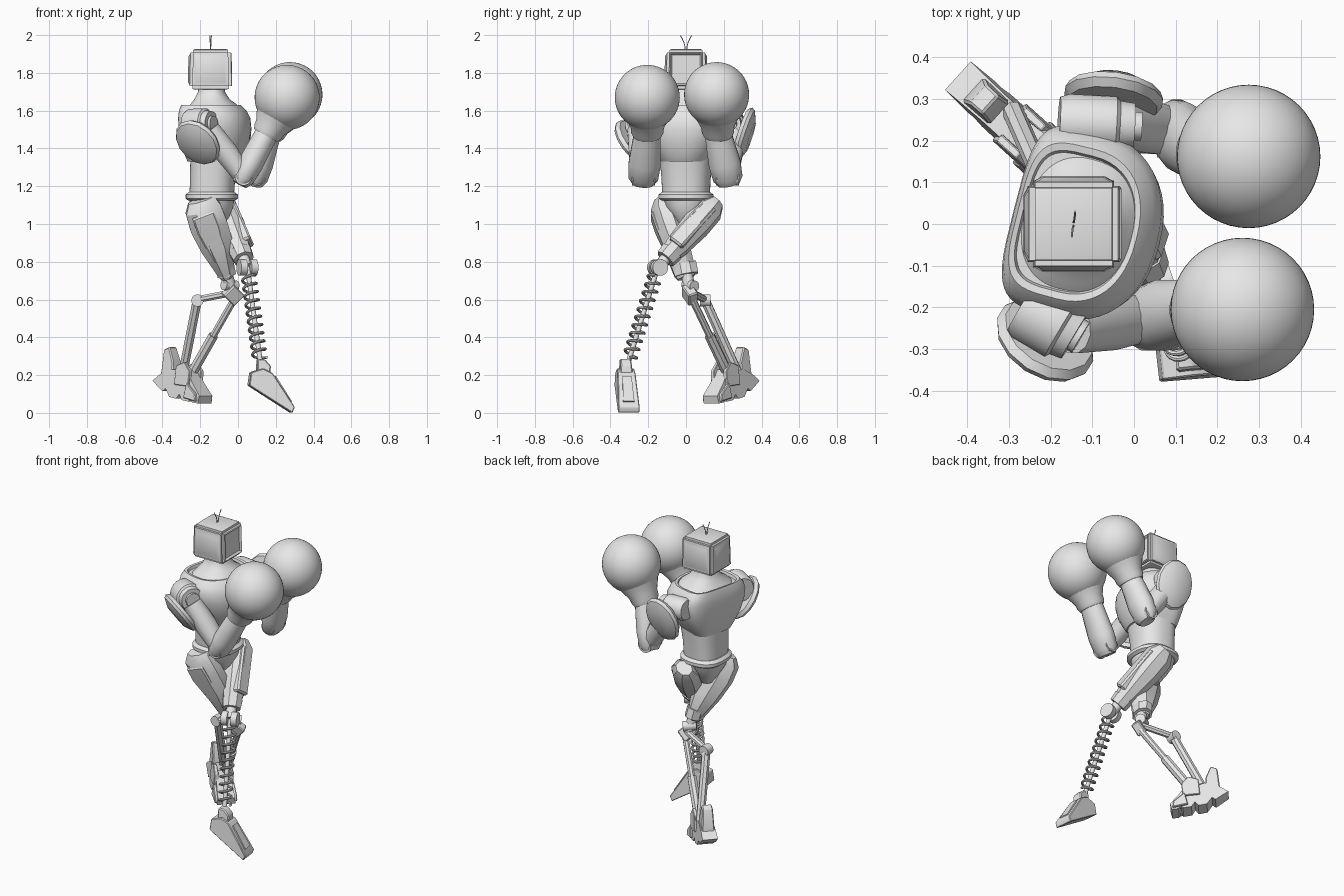
import bpy, bmesh, math
from mathutils import Vector

if "Cube" in bpy.data.objects:
    bpy.data.objects.remove(bpy.data.objects["Cube"])

grey = bpy.data.materials.new("plain_grey")
grey.use_nodes = True
grey.diffuse_color = (0.8, 0.8, 0.8, 1)
grey.node_tree.nodes["Principled BSDF"].inputs["Base Color"].default_value = (0.8, 0.8, 0.8, 1)
parts = []


def add(name, bm, bevel=0):
    bmesh.ops.recalc_face_normals(bm, faces=bm.faces)
    mesh = bpy.data.meshes.new(name)
    bm.to_mesh(mesh)
    bm.free()
    mesh.materials.append(grey)
    obj = bpy.data.objects.new(name, mesh)
    bpy.context.collection.objects.link(obj)
    if bevel:
        mod = obj.modifiers.new("edge_bevel", "BEVEL")
        mod.width, mod.segments = bevel, 1
    parts.append(obj)
    return obj


def loft(name, rings, bevel=0):
    """Skin a list of equal point rings and cap both ends."""
    bm = bmesh.new()
    rows = [[bm.verts.new(p) for p in ring] for ring in rings]
    n = len(rows[0])
    for a, b in zip(rows, rows[1:]):
        for i in range(n):
            bm.faces.new((a[i], a[(i + 1) % n], b[(i + 1) % n], b[i]))
    bm.faces.new(rows[0])
    bm.faces.new(rows[-1])
    return add(name, bm, bevel)


def tube(name, stations, sides=24, bevel=0):
    """Loft ellipses (x, y, z, r1, r2) square to the line from first to last."""
    centres = [Vector(s[:3]) for s in stations]
    axis = (centres[-1] - centres[0]).normalized()
    ref = Vector((0, 1, 0)) if abs(axis.y) < 0.65 else Vector((0, 0, 1))
    s = axis.cross(ref).normalized()
    n = s.cross(axis)
    grow = 1 / math.cos(math.pi / sides)
    turn = [(i + 0.5) * math.tau / sides for i in range(sides)]
    rings = [[c + s * math.cos(t) * st[3] * grow + n * math.sin(t) * st[-1] * grow
              for t in turn] for c, st in zip(centres, stations)]
    return loft(name, rings, bevel)


def rod(name, a, b, r, sides=16, r2=None, bevel=0):
    return tube(name, [(*a, r, r2 or r), (*b, r, r2 or r)], sides, bevel)


def body(name, rings, yaw=0.0, back_power=4):
    """Loft D-shaped rings (z, front, back, half width), flatter at the back."""
    u = Vector((math.cos(yaw), math.sin(yaw), 0))
    v = Vector((-u.y, u.x, 0))
    out = []
    for z, front, back, half in rings:
        ring = []
        for i in range(48):
            t = i * math.tau / 48
            c, s = math.cos(t), math.sin(t)
            p = 2 / (2.3 if c > 0 else back_power)
            ring.append(Vector((-0.14, 0, z)) + u * math.copysign(abs(c) ** p, c) * (front if c > 0 else back)
                        + v * math.copysign(abs(s) ** p, s) * half)
        out.append(ring)
    return loft(name, out)


def prism(name, origin, direction, profile, half, top_half, bevel=0.006):
    """Side profile (along, z) given width; higher points use top_half."""
    d = Vector((*direction, 0)).normalized()
    side = Vector((-d.y, d.x, 0))
    zs = [z for _, z in profile]
    rings = []
    for sign in (-1, 1):
        ring = []
        for a, z in profile:
            k = (z - min(zs)) / (max(zs) - min(zs))
            ring.append(Vector((*origin, 0)) + d * a + Vector((0, 0, z))
                        + side * sign * (half + (top_half - half) * k))
        rings.append(ring)
    return loft(name, rings, bevel)


def wire(name, points, radius):
    curve = bpy.data.curves.new(name, "CURVE")
    curve.dimensions, curve.bevel_depth, curve.bevel_resolution = "3D", radius, 2
    curve.use_fill_caps = True
    spline = curve.splines.new("POLY")
    spline.points.add(len(points) - 1)
    for p, co in zip(spline.points, points):
        p.co = (*co, 1)
    curve.materials.append(grey)
    obj = bpy.data.objects.new(name, curve)
    bpy.context.collection.objects.link(obj)
    parts.append(obj)


# Head: bevelled box with chamfered raised panels and a recessed screen
bm = bmesh.new()
bmesh.ops.create_cube(bm, size=1)
for v in bm.verts:
    wide = 1 if v.co.z < 0 else 0.96
    v.co = Vector((-0.145 + v.co.x * 0.222 * wide, v.co.y * 0.21 * wide, 1.819 + v.co.z * 0.206))
bmesh.ops.bevel(bm, geom=bm.edges[:], offset=0.014, segments=2, affect="EDGES")
for face in sorted(bm.faces, key=lambda f: -f.calc_area())[:6]:
    if face.normal.x > 0.9:
        bmesh.ops.inset_region(bm, faces=[face], thickness=0.008, depth=0.004)
        bmesh.ops.inset_region(bm, faces=[face], thickness=0.012, depth=-0.012)
    elif abs(face.normal.z) < 0.5:
        bmesh.ops.inset_region(bm, faces=[face], thickness=0.006, depth=0)
        bmesh.ops.inset_region(bm, faces=[face], thickness=0.024, depth=0.01)
    else:
        bmesh.ops.inset_region(bm, faces=[face], thickness=0.015, depth=0.004)
add("head", bm)
for y in (-1, 1):
    wire("antenna", [(-0.145 + 0.004 * y * t, y * (0.004 + 0.026 * t * t), 1.92 + 0.078 * t)
                     for t in (0, 0.25, 0.5, 0.75, 1)], 0.0025)

# Neck, chest shell, abdomen and pelvis
YAW = -0.25
body("neck", [(1.59, 0.165, 0.14, 0.18), (1.63, 0.135, 0.11, 0.14), (1.66, 0.095, 0.09, 0.095),
              (1.70, 0.07, 0.07, 0.07), (1.75, 0.066, 0.066, 0.066)], YAW, 2.3)
body("chest", [(1.33, 0.15, 0.115, 0.13), (1.36, 0.17, 0.125, 0.15), (1.43, 0.195, 0.14, 0.195),
               (1.50, 0.207, 0.15, 0.22), (1.56, 0.2, 0.152, 0.228), (1.60, 0.18, 0.15, 0.213),
               (1.63, 0.15, 0.142, 0.185), (1.627, 0.138, 0.13, 0.168), (1.61, 0.133, 0.125, 0.163)], YAW)
body("abdomen", [(1.15, 0.118, 0.115, 0.125), (1.25, 0.125, 0.112, 0.13), (1.36, 0.145, 0.11, 0.14)], -0.1, 2.8)
body("belt", [(1.125, 0.125, 0.125, 0.13), (1.135, 0.14, 0.138, 0.145), (1.155, 0.14, 0.138, 0.145),
              (1.17, 0.12, 0.12, 0.128)], 0, 2.6)
body("pelvis", [(0.98, 0.05, 0.04, 0.035), (1.03, 0.09, 0.075, 0.07), (1.09, 0.115, 0.11, 0.11),
                (1.14, 0.12, 0.12, 0.125)], 0, 2.6)

# Arms: shoulder drum, shoulder plate, upper arm, elbow, forearm and glove
arms = {
    "right": dict(drum=((-0.265, -0.19, 1.525), (-0.14, -0.265, 1.53)), plate=(-0.215, -0.28, 1.43),
                  facing=(-0.44, -0.69, -0.58), size=(0.125, 0.138), upper=(-0.15, -0.25, 1.5),
                  elbow=(0.03, -0.225, 1.25), wrist=(0.15, -0.205, 1.475), glove=(0.26, -0.205, 1.67)),
    "left": dict(drum=((-0.18, 0.245, 1.54), (0.0, 0.235, 1.53)), plate=(-0.048, 0.31, 1.47),
                 facing=(0.12, 0.93, -0.3), size=(0.118, 0.148), upper=(-0.06, 0.25, 1.5),
                 elbow=(0.10, 0.22, 1.25), wrist=(0.165, 0.17, 1.475), glove=(0.275, 0.162, 1.685)),
}
for side, arm in arms.items():
    a, b = (Vector(p) for p in arm["drum"])
    r = 0.084 if side == "right" else 0.068
    tube(side + "_shoulder_drum", [(*a, r * 0.88, r * 0.88), (*a.lerp(b, 0.12), r, r), (*a.lerp(b, 0.75), r, r),
                                   (*a.lerp(b, 0.8), r * 0.86, r * 0.86), (*b, r * 0.8, r * 0.8)])
    rod(side + "_shoulder_bolt", b, b + (b - a) * 0.1, r * 0.5)
    centre, facing = Vector(arm["plate"]), Vector(arm["facing"]).normalized()
    w, h = arm["size"]
    tube(side + "_shoulder_plate", [(*(centre + facing * d), w * k, h * k) for d, k in
                                    ((-0.025, 0.9), (-0.005, 1), (0.012, 0.93), (0.035, 0.55))], 14)
    up, el, wr, gl = (Vector(arm[k]) for k in ("upper", "elbow", "wrist", "glove"))
    tube(side + "_upper_arm", [(*up, 0.055, 0.06), (*up.lerp(el, 0.5), 0.062, 0.065), (*el, 0.05, 0.055)], 12)
    rod(side + "_elbow", el - Vector((0, 0.06, 0)), el + Vector((0, 0.06, 0)), 0.045)
    d = (wr - el).normalized()
    tube(side + "_forearm", [(*(el - d * 0.045), 0.04, 0.055), (*(el - d * 0.01), 0.06, 0.078),
                             (*el.lerp(wr, 0.3), 0.067, 0.085), (*el.lerp(wr, 0.8), 0.063, 0.075),
                             (*wr, 0.062, 0.07)], 16)
    tube(side + "_glove_cuff", [(*el.lerp(wr, 0.97), 0.07, 0.076), (*wr.lerp(gl, 0.06), 0.08, 0.085),
                                (*wr.lerp(gl, 0.2), 0.085, 0.088), (*wr.lerp(gl, 0.5), 0.12, 0.12)])
    bm = bmesh.new()
    bmesh.ops.create_uvsphere(bm, u_segments=48, v_segments=28, radius=0.172)
    bmesh.ops.translate(bm, verts=bm.verts, vec=gl)
    add(side + "_glove", bm)

# Right leg: angular thigh, knee, twin shin rods
tube("right_thigh", [(-0.195, -0.125, 1.13, 0.07, 0.045), (-0.185, -0.12, 1.08, 0.095, 0.068),
                     (-0.155, -0.09, 0.99, 0.1, 0.072), (-0.11, -0.05, 0.88, 0.088, 0.068),
                     (-0.065, -0.005, 0.74, 0.044, 0.058), (-0.06, 0.0, 0.715, 0.03, 0.045)], 8)
tube("right_thigh_panel", [(-0.19, -0.146, 1.06, 0.06, 0.045), (-0.16, -0.118, 0.98, 0.062, 0.046),
                           (-0.09, -0.04, 0.8, 0.035, 0.042)], 4, 0.008)
rod("right_knee_cuff", (-0.072, -0.008, 0.79), (-0.06, 0.004, 0.73), 0.05, 8, 0.062)
rod("right_knee_post", (-0.06, 0.0, 0.75), (-0.035, 0.025, 0.64), 0.03, 12)
rod("right_knee_drum", (-0.075, 0.0, 0.68), (-0.01, 0.045, 0.67), 0.03)
rod("right_knee_block", (-0.055, 0.0, 0.655), (0.0, 0.04, 0.6), 0.04, 4, 0.028, 0.006)
rod("shin_crossbar", (-0.01, 0.025, 0.64), (-0.215, 0.1, 0.6), 0.018, 8)
rod("shin_pivot", (-0.215, 0.075, 0.595), (-0.215, 0.13, 0.595), 0.032)
rod("rear_shin_rod", (-0.215, 0.1, 0.6), (-0.29, 0.27, 0.22), 0.024, 8)
rod("front_shin_rod", (-0.015, 0.03, 0.61), (-0.25, 0.225, 0.2), 0.018, 8)
rod("shin_piston", (-0.13, 0.125, 0.41), (-0.25, 0.225, 0.2), 0.026, 8)

# Right foot: treaded wedge with ankle guards and heel fin
FOOT, AHEAD = (-0.3, 0.245), (0.74, -0.67)
prism("right_foot", FOOT, AHEAD, [(-0.165, 0.17), (-0.09, 0.115), (-0.07, 0.13), (-0.04, 0.085), (0.01, 0.075),
                                  (0.03, 0.1), (0.05, 0.068), (0.1, 0.06), (0.112, 0.08), (0.125, 0.055),
                                  (0.165, 0.05), (0.175, 0.09), (0.12, 0.16), (0.08, 0.23), (-0.05, 0.23),
                                  (-0.12, 0.2)], 0.054, 0.042, 0)
prism("right_heel_fin", FOOT, AHEAD, [(-0.12, 0.17), (-0.03, 0.17), (-0.03, 0.27), (-0.06, 0.35),
                                      (-0.1, 0.335)], 0.04, 0.03)
for s in (-1, 1):
    origin = (FOOT[0] + s * 0.03, FOOT[1] + s * 0.033)
    prism("right_ankle_guard", origin, AHEAD, [(0, 0.15), (0.1, 0.14), (0.11, 0.22), (0.07, 0.27), (0.01, 0.25)],
          0.016, 0.01, 0.003)
    prism("right_toe", origin, AHEAD, [(0.07, 0.08), (0.16, 0.06), (0.155, 0.1), (0.09, 0.16)], 0.024, 0.018, 0.004)

# Left leg: crossing thigh, knee drum and coil spring shin
hip, knee, ankle = Vector((-0.09, 0.14, 1.09)), Vector((0.05, -0.15, 0.77)), Vector((0.118, -0.305, 0.27))
tube("left_thigh", [(*hip.lerp(knee, t), a, b) for t, a, b in
                    ((-0.08, 0.05, 0.04), (0.04, 0.082, 0.068), (0.3, 0.082, 0.072), (0.65, 0.062, 0.06),
                     (0.82, 0.045, 0.045))], 8)
out = Vector((0.036, 0, 0.018))
rod("left_thigh_panel", hip.lerp(knee, 0.04) + out, hip.lerp(knee, 0.68) + out, 0.04, 4, 0.045, 0.01)
tube("left_knee_collar", [(*hip.lerp(knee, 0.74), 0.058, 0.058), (*hip.lerp(knee, 0.86), 0.052, 0.052)], 8)
rod("left_knee_neck", hip.lerp(knee, 0.8), knee, 0.03)
for s in (-1, 1):
    off = Vector((0.03 * s, 0.01 * s, 0))
    rod("left_knee_disc", knee + off * 0.35, knee + off * 1.5, 0.043)
rod("spring_core", knee, ankle, 0.013, 12)
axis = (ankle - knee).normalized()
e1 = axis.cross(Vector((0, 1, 0))).normalized()
e2 = axis.cross(e1)
turns, steps = 10, 20
coil = []
for i in range(turns * steps + 1):
    t, ang = i / (turns * steps), i * math.tau / steps
    coil.append(knee.lerp(ankle, 0.09 + 0.87 * t) + (e1 * math.cos(ang) + e2 * math.sin(ang)) * 0.036)
wire("coil_spring", coil, 0.0075)

# Left foot: wedge tipped onto its toe
SOLE, FRONT = (0.0, -0.335), (1, 0.115)
prism("left_foot", SOLE, FRONT, [(0.055, 0.145), (0.283, 0.0), (0.297, 0.03), (0.18, 0.21), (0.13, 0.235),
                                 (0.065, 0.215)], 0.058, 0.046, 0.004)
prism("left_foot_plate", SOLE, FRONT, [(0.19, 0.185), (0.275, 0.055), (0.284, 0.062), (0.2, 0.195)], 0.03, 0.024, 0)
prism("left_ankle_block", SOLE, FRONT, [(0.1, 0.2), (0.17, 0.19), (0.172, 0.25), (0.14, 0.285), (0.1, 0.285)],
      0.035, 0.028)

# Turn wires into meshes, then smooth with crisp edges
bpy.ops.object.select_all(action="DESELECT")
for obj in parts:
    obj.select_set(True)
bpy.context.view_layer.objects.active = parts[0]
bpy.ops.object.convert(target="MESH")
bpy.ops.object.shade_smooth_by_angle(angle=math.radians(32))
